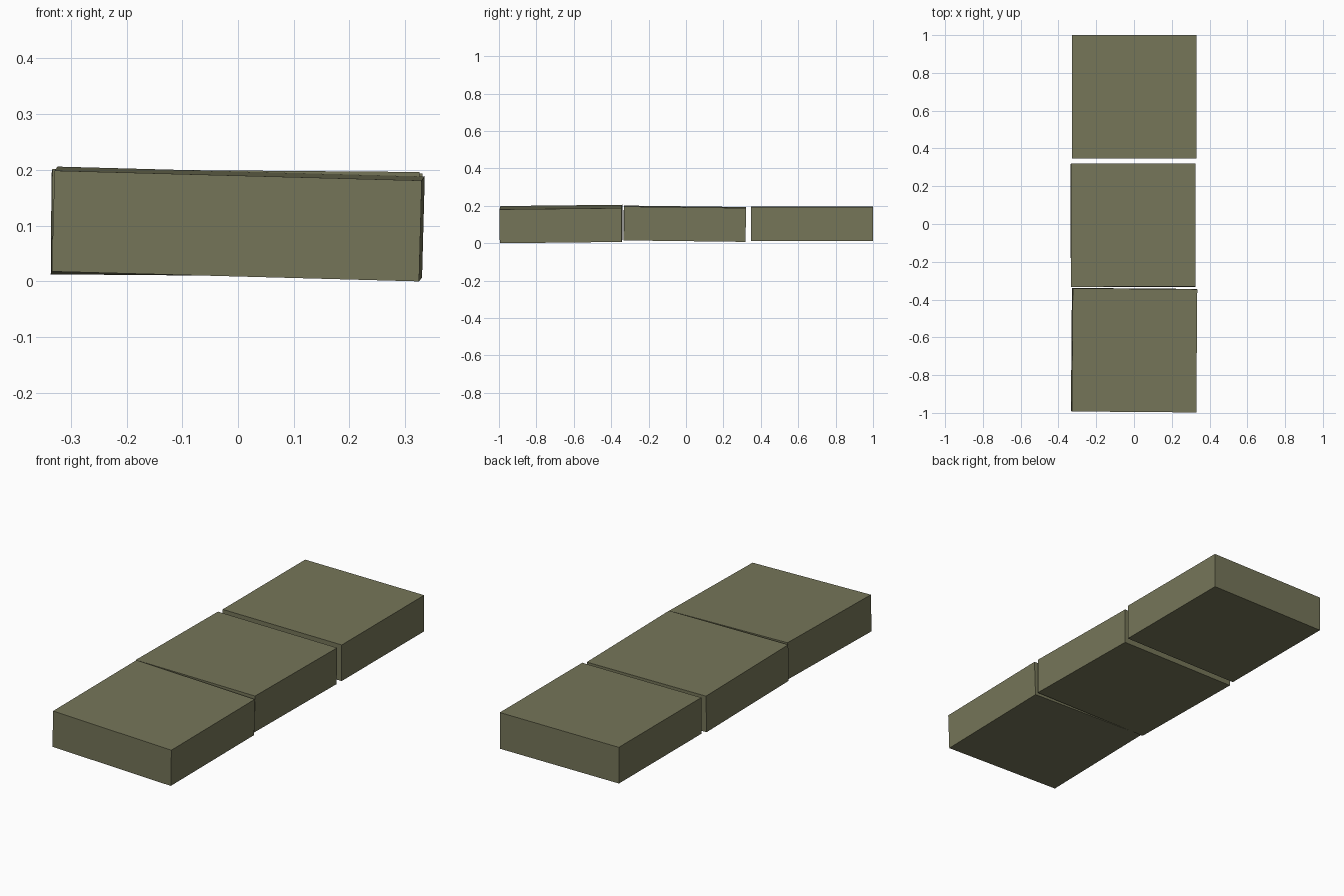
import bpy
from mathutils import Euler

if "Cube" in bpy.data.objects:
    bpy.data.objects.remove(bpy.data.objects["Cube"])

SIZE = (0.659, 0.652, 0.181)

olive = bpy.data.materials.new("olive")
olive.diffuse_color = (0.18, 0.18, 0.10, 1)
olive.use_nodes = True
olive.node_tree.nodes["Principled BSDF"].inputs["Base Color"].default_value = olive.diffuse_color


# One loose rectangular slab, slightly tilted
def slab(name, location, rotation):
    bpy.ops.mesh.primitive_cube_add(size=1)
    obj = bpy.context.object
    obj.name = name
    obj.scale = SIZE
    obj.location = location
    obj.rotation_euler = Euler(rotation)
    obj.data.materials.append(olive)
    return obj


# Row of three slabs from front to back
slab("front_slab", (0.0005, -0.668, 0.103), (0.011, 0.027, -0.008))
slab("middle_slab", (-0.005, -0.007, 0.1045), (-0.012, 0.008, 0.002))
slab("back_slab", (0.001, 0.674, 0.1043), (0.0, 0.003, 0.0))
